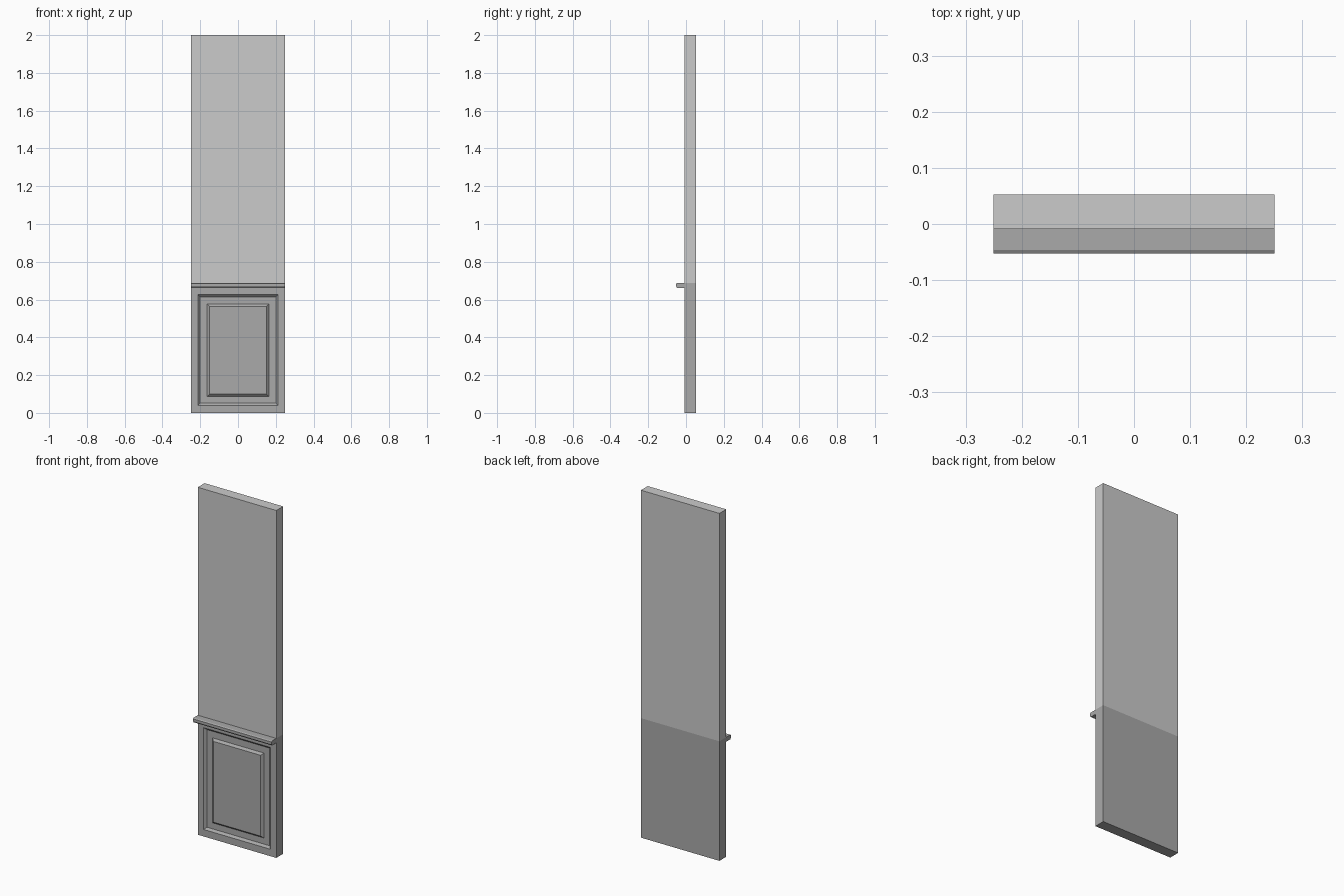
import bpy, bmesh

if "Cube" in bpy.data.objects:
    bpy.data.objects.remove(bpy.data.objects["Cube"])

HALF_W, BACK, FRONT = 0.25, 0.053, -0.009
SPLIT, TOP = 0.688, 2.0

wood = bpy.data.materials.new("dark_grey")
wood.diffuse_color = (0.4, 0.4, 0.4, 1)
wood.use_nodes = True
wood.node_tree.nodes["Principled BSDF"].inputs["Base Color"].default_value = wood.diffuse_color


def loft(name, loops, material=None):
    """Skin a series of equal-length closed loops and cap both ends."""
    bm = bmesh.new()
    rings = [[bm.verts.new(p) for p in loop] for loop in loops]
    n = len(rings[0])
    for a, b in zip(rings, rings[1:]):
        for i in range(n):
            j = (i + 1) % n
            bm.faces.new((a[i], a[j], b[j], b[i]))
    bm.faces.new(rings[0])
    bm.faces.new(rings[-1])
    bmesh.ops.recalc_face_normals(bm, faces=bm.faces)
    mesh = bpy.data.meshes.new(name)
    bm.to_mesh(mesh)
    bm.free()
    obj = bpy.data.objects.new(name, mesh)
    bpy.context.collection.objects.link(obj)
    if material:
        mesh.materials.append(material)
    return obj


def rect(hx, z0, z1, y):
    return [(-hx, y, z0), (hx, y, z0), (hx, y, z1), (-hx, y, z1)]


# Plain upper wall
loft("upper_wall", [rect(HALF_W, SPLIT, TOP, y) for y in (BACK, FRONT)])

# Lower wainscot: sloped recess with a raised centre field
RECESS = FRONT + 0.012
loft("wainscot_panel", [
    rect(HALF_W, 0, SPLIT, BACK),
    rect(HALF_W, 0, SPLIT, FRONT),
    rect(0.212, 0.040, 0.626, FRONT),
    rect(0.200, 0.052, 0.614, RECESS),
    rect(0.163, 0.087, 0.576, RECESS),
    rect(0.151, 0.099, 0.564, FRONT),
], wood)

# Chair rail: moulded profile (y, z) run across the width
profile = [(FRONT, SPLIT), (-0.046, SPLIT), (-0.053, 0.684), (-0.053, 0.671),
           (-0.047, 0.662), (FRONT, 0.662)]
loft("chair_rail", [[(x, y, z) for y, z in profile] for x in (-HALF_W, HALF_W)], wood)
